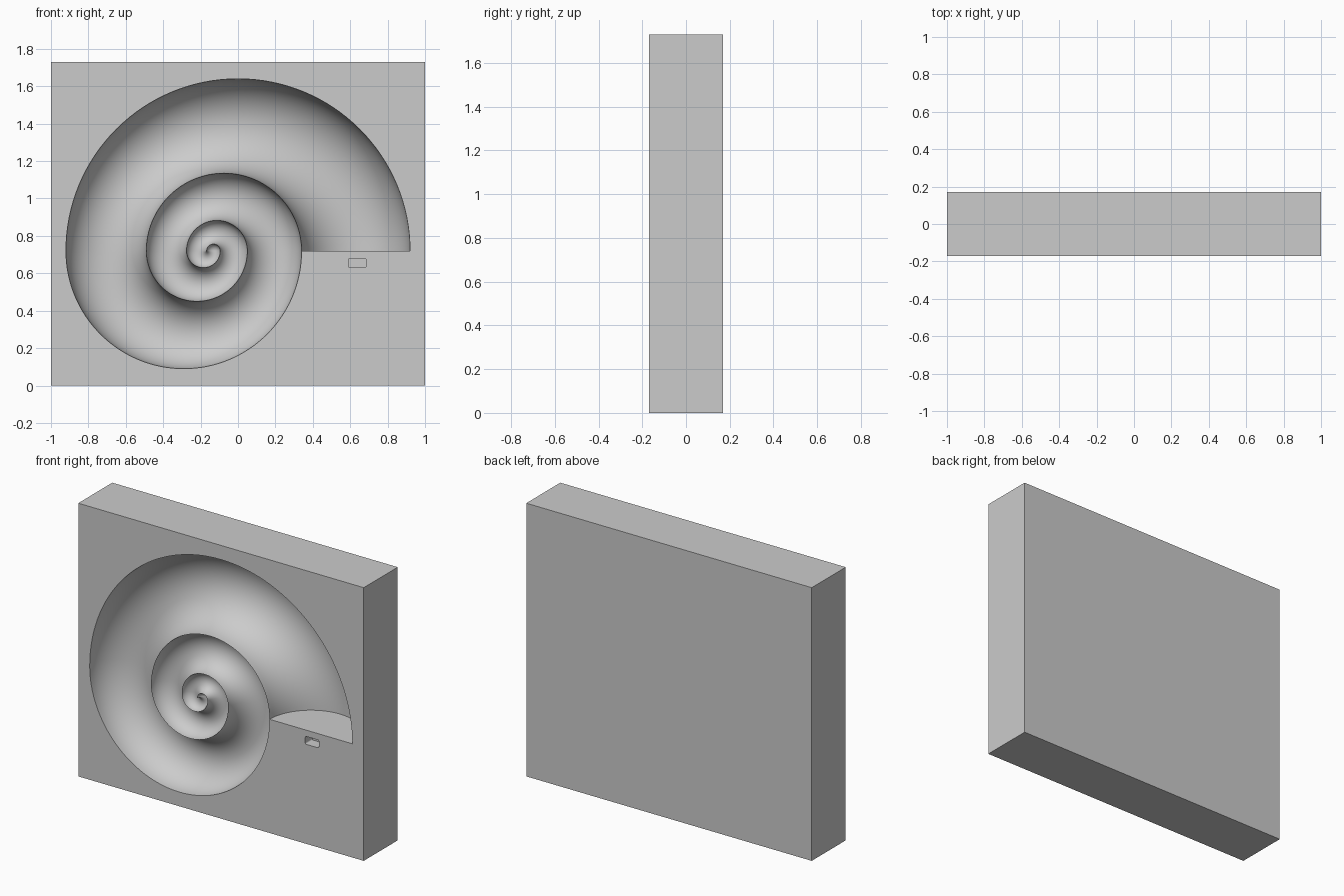
import bpy
import bmesh
from math import cos, sin, pi
from mathutils import Vector

cube = bpy.data.objects.get("Cube")
if cube:
    bpy.data.objects.remove(cube, do_unlink=True)

HALF_X, HALF_Y, TOP = 1.0, 0.17, 1.73   # block size
AXIS_Z = 0.72                           # height of the spiral's axis
ARC_STEPS, SECTION_STEPS = 64, 28
WHORL_ARCS = 7                          # half turns of the spiral
FRONT = -HALF_Y


def crossing(k):
    """Where the spiral crosses its axis after k half turns."""
    size = 2 ** (k // 2)
    return -0.06 - 0.86 / size if k % 2 else -0.24 + 1.16 / size


def spiral_point(k, t):
    """Point at fraction t of half turn k, a plain semicircle."""
    start = crossing(k)
    end = crossing(k + 1) if k < WHORL_ARCS else start
    a = pi * t
    side = -1 if k % 2 else 1
    mid, r = (start + end) / 2, abs(start - end) / 2
    return Vector((mid + side * r * cos(a), FRONT, AXIS_Z + side * r * sin(a)))


def section(k, t):
    """Half-round groove section from the outer edge to the next whorl."""
    outer = spiral_point(k, t)
    inner = spiral_point(min(k + 2, WHORL_ARCS), t)
    mid, half = (outer + inner) / 2, (outer - inner) / 2
    points = []
    for i in range(SECTION_STEPS + 1):
        a = pi * i / SECTION_STEPS
        points.append(mid + half * cos(a) + Vector((0, half.length * sin(a), 0)))
    return points


def rounded_rectangle(x0, x1, z0, z1, r):
    points = []
    corners = [(x1 - r, z1 - r), (x0 + r, z1 - r), (x0 + r, z0 + r), (x1 - r, z0 + r)]
    for q, (x, z) in enumerate(corners):
        for i in range(5):
            a = pi / 2 * (q + i / 4)
            points.append(Vector((x + r * cos(a), FRONT, z + r * sin(a))))
    return points


bm = bmesh.new()


def add_verts(points):
    return [bm.verts.new(p) for p in points]


def add_loop(points):
    vs = add_verts(points)
    return [bm.edges.new((a, b)) for a, b in zip(vs, vs[1:] + vs[:1])]


def bridge(a, b):
    for i in range(len(a) - 1):
        bm.faces.new((a[i], a[i + 1], b[i + 1], b[i]))


# front face with openings for the shell cavity and the small slot
rim = [(-HALF_X, 0), (HALF_X, 0), (HALF_X, TOP), (-HALF_X, TOP)]
outline = [spiral_point(k, i / ARC_STEPS) for k in (0, 1) for i in range(ARC_STEPS)]
outline.append(spiral_point(1, 1))
slot = rounded_rectangle(0.59, 0.685, 0.63, 0.68, 0.008)
edges = add_loop([Vector((x, FRONT, z)) for x, z in rim])
edges += add_loop(outline) + add_loop(slot)
bmesh.ops.triangle_fill(bm, use_beauty=True, edges=edges, normal=(0, -1, 0))

# sides and back of the block
front_rim = add_verts([(x, FRONT, z) for x, z in rim])
back_rim = add_verts([(x, HALF_Y, z) for x, z in rim])
bridge(front_rim + front_rim[:1], back_rim + back_rim[:1])
bm.faces.new(back_rim)

# spiral cavity
for k in range(WHORL_ARCS):
    rows = [add_verts(section(k, i / ARC_STEPS)) for i in range(ARC_STEPS + 1)]
    for row, following in zip(rows, rows[1:]):
        bridge(row, following)

# flat wall that closes the shell mouth
bm.faces.new(add_verts(section(0, 0)))

# small slot pocket
slot_front = add_verts(slot)
slot_back = add_verts([p + Vector((0, 0.07, 0)) for p in slot])
bridge(slot_front + slot_front[:1], slot_back + slot_back[:1])
bm.faces.new(slot_back)

bmesh.ops.remove_doubles(bm, verts=bm.verts, dist=0.00002)
bmesh.ops.dissolve_degenerate(bm, edges=bm.edges, dist=0.00001)
bmesh.ops.recalc_face_normals(bm, faces=bm.faces)

mesh = bpy.data.meshes.new("shell_mould_block")
bm.to_mesh(mesh)
bm.free()
block = bpy.data.objects.new("shell_mould_block", mesh)
bpy.context.collection.objects.link(block)

# plain grey
grey = bpy.data.materials.new("light_grey")
grey.use_nodes = True
colour = (0.6, 0.6, 0.6, 1)
grey.diffuse_color = colour
grey.node_tree.nodes["Principled BSDF"].inputs["Base Color"].default_value = colour
mesh.materials.append(grey)

bpy.ops.object.select_all(action="DESELECT")
block.select_set(True)
bpy.context.view_layer.objects.active = block
bpy.ops.object.shade_smooth_by_angle(angle=pi / 6)
